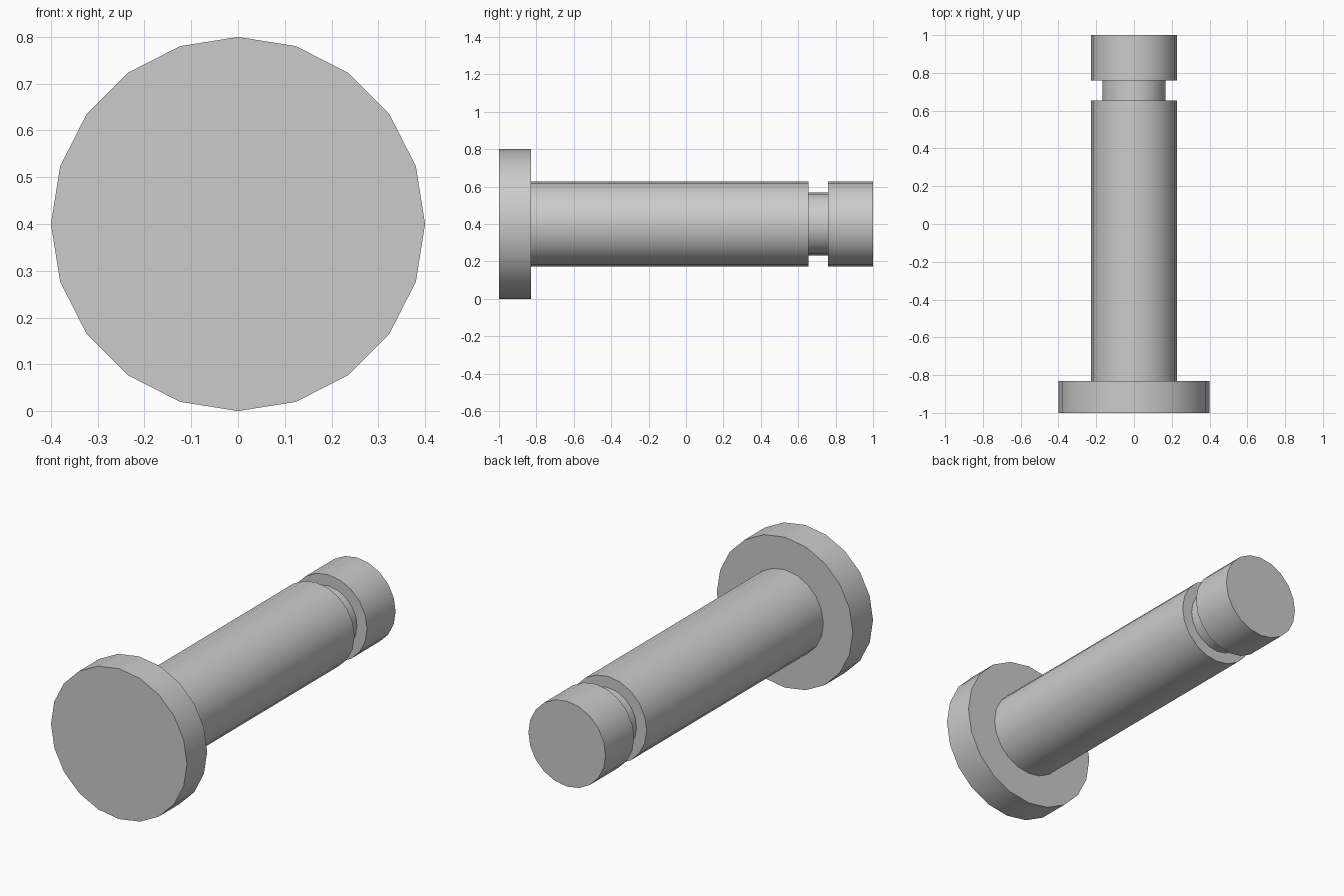
import bpy
import bmesh
import math
from mathutils import Matrix

cube = bpy.data.objects.get("Cube")
if cube:
    bpy.data.objects.remove(cube)

GREY = (0.6, 0.6, 0.6, 1.0)
steel = bpy.data.materials.new("plain_grey")
steel.use_nodes = True
steel.diffuse_color = GREY
steel.node_tree.nodes["Principled BSDF"].inputs["Base Color"].default_value = GREY

AXIS_Z = 0.4
SIDES = 20


def lathe(name, profile):
    """Spin (radius, y) rings around the lengthwise axis and cap both ends."""
    bm = bmesh.new()
    rings = []
    for radius, y in profile:
        ring = []
        for i in range(SIDES):
            a = math.tau * i / SIDES
            ring.append(bm.verts.new((radius * math.cos(a), y, radius * math.sin(a))))
        rings.append(ring)
    for r0, r1 in zip(rings, rings[1:]):
        for i in range(SIDES):
            j = (i + 1) % SIDES
            bm.faces.new((r0[i], r0[j], r1[j], r1[i]))
    bm.faces.new(rings[0])
    bm.faces.new(rings[-1])
    bmesh.ops.recalc_face_normals(bm, faces=bm.faces)
    bmesh.ops.transform(bm, matrix=Matrix.Translation((0, 0, AXIS_Z)), verts=bm.verts)
    mesh = bpy.data.meshes.new(name)
    bm.to_mesh(mesh)
    bm.free()
    mesh.materials.append(steel)
    obj = bpy.data.objects.new(name, mesh)
    bpy.context.collection.objects.link(obj)
    bpy.ops.object.select_all(action="DESELECT")
    obj.select_set(True)
    bpy.context.view_layer.objects.active = obj
    bpy.ops.object.shade_smooth_by_angle(angle=math.radians(30))


# Pin with a wide head, a long shaft, a retaining groove and an end collar
HEAD_R, SHAFT_R, GROOVE_R = 0.4, 0.227, 0.168
HEAD_END, GROOVE_START, GROOVE_END = -0.83, 0.655, 0.76
lathe("headed_pin", [
    (HEAD_R, -1), (HEAD_R, HEAD_END),
    (SHAFT_R, HEAD_END), (SHAFT_R, GROOVE_START),
    (GROOVE_R, GROOVE_START), (GROOVE_R, GROOVE_END),
    (SHAFT_R, GROOVE_END), (SHAFT_R, 1),
])
